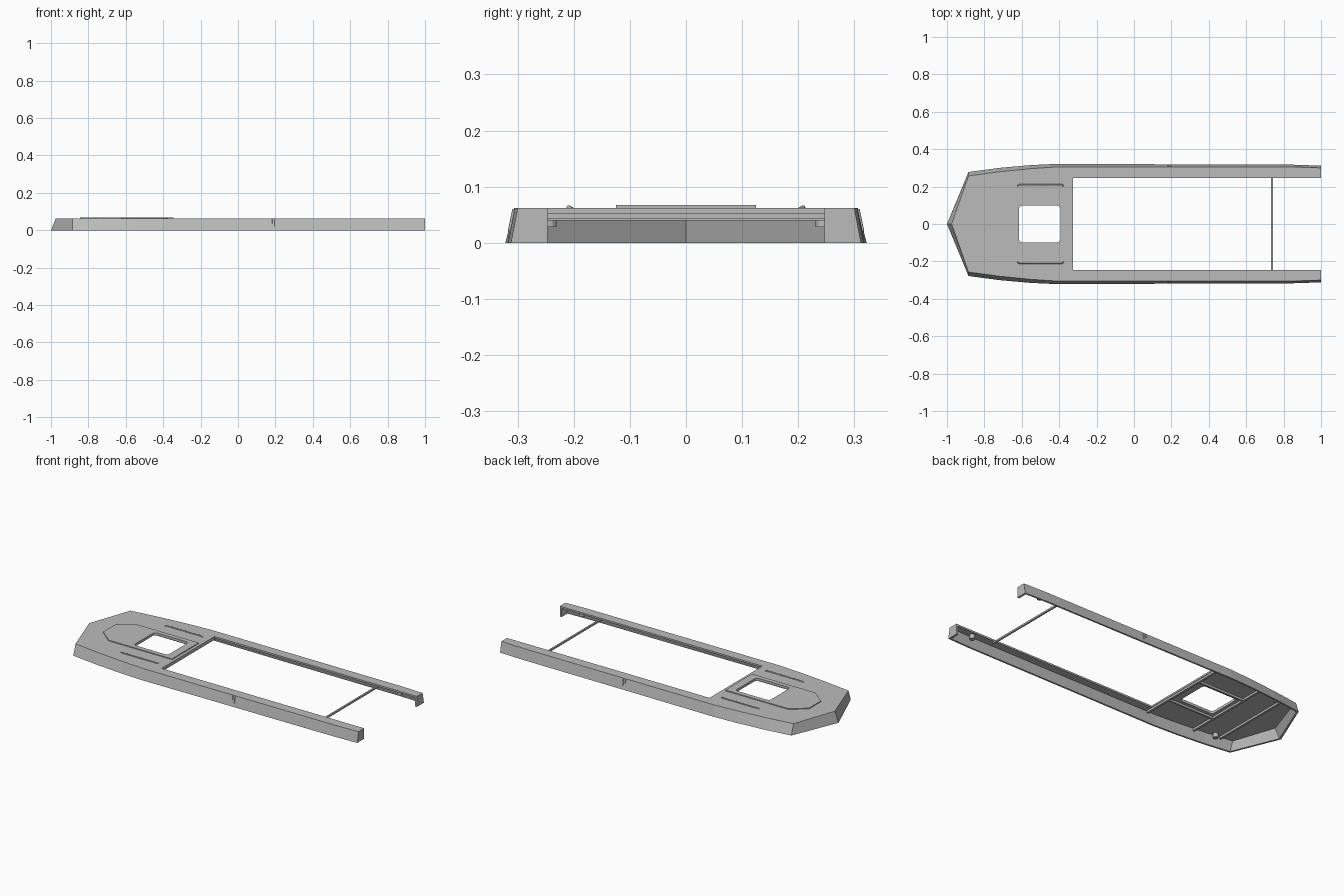
import bpy, bmesh, math
from mathutils import Vector

cube = bpy.data.objects.get("Cube")
if cube:
    bpy.data.objects.remove(cube, do_unlink=True)

grey = bpy.data.materials.new("deck grey")
grey.use_nodes = True
COLOUR = (0.5, 0.5, 0.5, 1)
grey.diffuse_color = COLOUR
grey.node_tree.nodes["Principled BSDF"].inputs["Base Color"].default_value = COLOUR


def finish(name, bm):
    bmesh.ops.recalc_face_normals(bm, faces=bm.faces)
    mesh = bpy.data.meshes.new(name)
    bm.to_mesh(mesh)
    bm.free()
    mesh.materials.append(grey)
    obj = bpy.data.objects.new(name, mesh)
    bpy.context.collection.objects.link(obj)
    return obj


def loft(name, low, high, z0, z1):
    """Closed solid between two matching plan outlines."""
    bm = bmesh.new()
    a = [bm.verts.new((x, y, z0)) for x, y in low]
    b = [bm.verts.new((x, y, z1)) for x, y in high]
    bm.faces.new(a)
    bm.faces.new(b)
    for i in range(len(a)):
        j = (i + 1) % len(a)
        bm.faces.new((a[i], a[j], b[j], b[i]))
    return finish(name, bm)


def box(name, x0, x1, y0, y1, z0, z1):
    plan = [(x0, y0), (x1, y0), (x1, y1), (x0, y1)]
    return loft(name, plan, plan, z0, z1)


def rounded(x0, x1, y0, y1, r):
    """Plan of a rectangle with rounded corners."""
    corners = [(x1 - r, y1 - r), (x0 + r, y1 - r), (x0 + r, y0 + r), (x1 - r, y0 + r)]
    pts = []
    for k, (cx, cy) in enumerate(corners):
        for s in range(5):
            t = math.pi / 2 * (k + s / 4)
            pts.append((cx + r * math.cos(t), cy + r * math.sin(t)))
    return pts


def cylinder(name, x, y, z0, z1, r):
    plan = [(x + r * math.cos(t * math.pi / 6), y + r * math.sin(t * math.pi / 6))
            for t in range(12)]
    return loft(name, plan, plan, z0, z1)


def rod(name, points, r):
    curve = bpy.data.curves.new(name, "CURVE")
    curve.dimensions = "3D"
    curve.bevel_depth = r
    curve.bevel_resolution = 2
    curve.use_fill_caps = True
    sp = curve.splines.new("POLY")
    sp.points.add(len(points) - 1)
    for p, co in zip(sp.points, points):
        p.co = (*co, 1)
    curve.materials.append(grey)
    obj = bpy.data.objects.new(name, curve)
    bpy.context.collection.objects.link(obj)


def cut(obj, cutters):
    for c in cutters:
        c.hide_render = True
        m = obj.modifiers.new("cut", "BOOLEAN")
        m.operation = "DIFFERENCE"
        m.solver = "EXACT"
        m.object = c
    dg = bpy.context.evaluated_depsgraph_get()
    mesh = bpy.data.meshes.new_from_object(obj.evaluated_get(dg))
    obj.modifiers.clear()
    obj.data = mesh


def outline(half):
    return half + [(x, -y) for x, y in reversed(half) if y > 0]


def inset(half, d, bow, stern):
    """Shrink half an outline, with its own bow and stern setback."""
    pts = [(x, y - d) for x, y in half]
    pts[0] = (half[0][0] + bow, 0)
    pts[1] = (half[1][0] + d * 0.7, half[1][1] - d)
    pts[-1] = (half[-1][0] - stern, half[-1][1] - d)
    return pts


TOP = 0.062
UNDER = 0.052

# Hull shell: half outlines from bow to stern at the bottom and at the deck
low = [(-1, 0), (-0.885, 0.278), (-0.72, 0.3), (-0.55, 0.315), (-0.4, 0.322),
       (0.2, 0.319), (0.85, 0.317), (1, 0.312)]
high = [(-0.975, 0), (-0.885, 0.257), (-0.72, 0.279), (-0.55, 0.296), (-0.4, 0.306),
        (0.2, 0.306), (0.85, 0.305), (1, 0.3)]
deck = loft("deck_shell", outline(low), outline(high), 0, TOP)
hollow = loft("hollow_cutter", outline(inset(low, 0.01, 0.012, 0.012)),
              outline(inset(high, 0.012, 0.016, 0.012)), -0.0005, UNDER)
opening_plan = [(-0.327, -0.247), (1.1, -0.247), (1.1, 0.247), (-0.327, 0.247)]
opening = loft("opening_cutter", opening_plan, opening_plan, -0.1, 0.2)
hatch_plan = rounded(-0.615, -0.392, -0.098, 0.098, 0.018)
hatch = loft("hatch_cutter", hatch_plan, hatch_plan, -0.1, 0.2)
cut(deck, [hollow, opening, hatch])

# Raised pad with a chamfered nose around the hatch
pad_plan = outline([(-0.845, 0.055), (-0.76, 0.125), (-0.345, 0.125)])
pad = loft("raised_pad", pad_plan, pad_plan, TOP - 0.004, 0.067)
cut(pad, [hatch])
for c in (hollow, opening, hatch):
    bpy.data.objects.remove(c, do_unlink=True)

# Beams under the deck
for i, (x, half_width) in enumerate([(-0.336, 0.29), (-0.64, 0.28), (-0.8, 0.255)]):
    box(f"cross_beam_{i + 1}", x - 0.006, x + 0.006, -half_width, half_width, 0.04, 0.053)

# Thin bar across the open well
box("well_crossbar", 0.733, 0.743, -0.26, 0.26, 0.043, 0.053)

for side, s in (("left", 1), ("right", -1)):
    box(f"{side}_hatch_beam", -0.645, -0.335, s * 0.122 - 0.005, s * 0.122 + 0.005, 0.04, 0.053)
    # Low grab rail on the foredeck
    y = s * 0.209
    rod(f"{side}_grab_rail", [(-0.625, y - s * 0.006, 0.06), (-0.615, y, 0.063),
                              (-0.385, y, 0.063), (-0.375, y - s * 0.006, 0.06)], 0.004)
    # Mounting studs under the deck
    for end, x in (("front", -0.76), ("rear", 0.87)):
        yy = s * (0.245 if x < 0 else 0.272)
        cylinder(f"{side}_{end}_stud", x, yy, 0.028, 0.054, 0.014)
    # Small side fittings on the sloping skirt
    for j, (x, z0, z1) in enumerate([(0.181, 0.036, 0.06), (0.195, 0.02, 0.06)]):
        def skirt(z):
            return s * (0.319 - 0.013 * z / TOP)
        rod(f"{side}_fitting_{j + 1}", [(x, skirt(z0), z0), (x, skirt(z1), z1)], 0.003)
